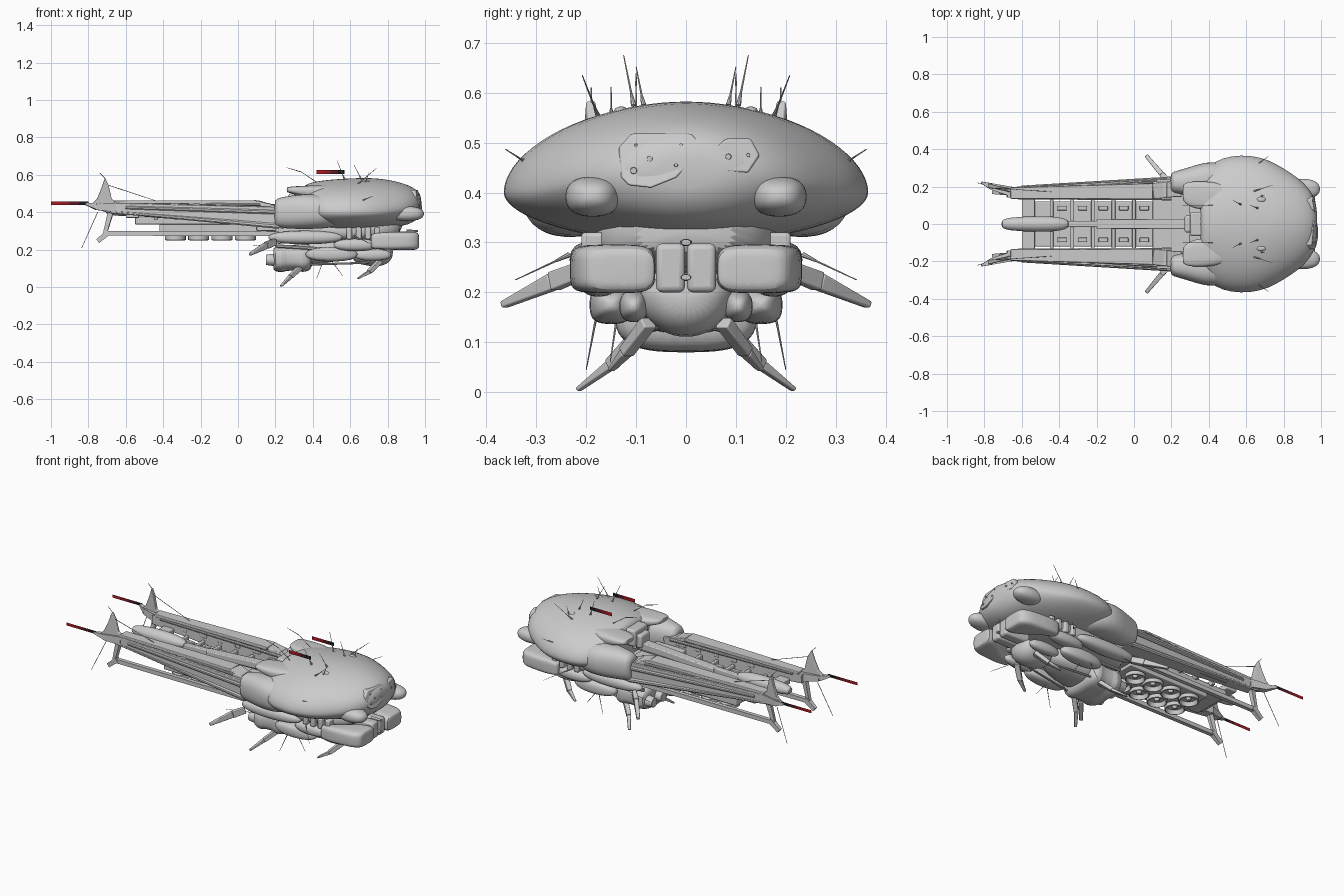
import bpy, bmesh, math, random
from mathutils import Vector
random.seed(4)

def finish(name, bm, mir=False, sub=0, bevel=0, angle=35, color=None):
    bmesh.ops.recalc_face_normals(bm, faces=bm.faces)
    me = bpy.data.meshes.new(name)
    bm.to_mesh(me); bm.free()
    o = bpy.data.objects.new(name, me)
    bpy.context.collection.objects.link(o)
    bpy.ops.object.select_all(action='DESELECT')
    o.select_set(True)
    bpy.context.view_layer.objects.active = o
    bpy.ops.object.shade_smooth_by_angle(angle=math.radians(angle))
    if bevel:
        b = o.modifiers.new("bevel", 'BEVEL'); b.width = bevel; b.segments = 3
    if sub:
        s = o.modifiers.new("subsurf", 'SUBSURF'); s.levels = s.render_levels = sub
    if mir:
        m = o.modifiers.new("mirror", 'MIRROR')
        m.use_axis = (False, True, False); m.use_mirror_merge = False
    if color:
        mat = bpy.data.materials.new(name); mat.diffuse_color = color
        me.materials.append(mat)
    return o

def bridge(bm, rings):
    vs = [[bm.verts.new(p) for p in r] for r in rings]
    n = len(vs[0])
    for a, b in zip(vs, vs[1:]):
        for i in range(n):
            bm.faces.new((a[i], a[(i+1) % n], b[(i+1) % n], b[i]))
    bm.faces.new(vs[0][::-1]); bm.faces.new(vs[-1])

def loft(name, secs, mir=False, n=24, p=2.0, sub=1):
    # sections along x: (x, y centre, half width, z top, z of widest point, z bottom)
    bm = bmesh.new(); rings = []
    for x, yc, hw, zt, zm, zb in secs:
        r = []
        for i in range(n):
            c, s = math.cos(2*math.pi*i/n), math.sin(2*math.pi*i/n)
            r.append((x, yc + hw*math.copysign(abs(c)**(2/p), c),
                      zm + ((zt-zm) if s > 0 else (zm-zb))*math.copysign(abs(s)**(2/p), s)))
        rings.append(r)
    bridge(bm, rings)
    return finish(name, bm, mir, sub, angle=50)

def pod(name, c, r, mir=True, p=2.4):
    # egg-shaped pod from a centre and three radii
    secs = []
    for i in range(9):
        a = math.pi*(i+0.25)/8.5
        k = math.sin(a)**0.75
        secs.append((c[0]-r[0]*math.cos(a), c[1], r[1]*k, c[2]+r[2]*k, c[2], c[2]-r[2]*k))
    return loft(name, secs, mir, 16, p)

def bars(name, items, mir=True, n=4, bevel=0):
    # tapered bars: (start, end, (width, height) at start, (width, height) at end)
    bm = bmesh.new()
    for p0, p1, s0, s1 in items:
        p0, p1 = Vector(p0), Vector(p1)
        d = (p1-p0).normalized()
        side = d.cross(Vector((0, 0, 1)))
        side = side.normalized() if side.length > 1e-3 else Vector((0, 1, 0))
        up = side.cross(d)
        k = math.sqrt(0.5) if n == 4 else 0.5
        bridge(bm, [[p + side*s[0]*k*math.cos(2*math.pi*(i+.5)/n) + up*s[1]*k*math.sin(2*math.pi*(i+.5)/n)
                     for i in range(n)] for p, s in ((p0, s0), (p1, s1))])
    return finish(name, bm, mir, bevel=bevel)

def boxes(name, items, mir=False, bevel=0):
    # boxes as x0, x1, y0, y1, z0, z1
    bm = bmesh.new()
    for x0, x1, y0, y1, z0, z1 in items:
        bridge(bm, [[(x, y0, z0), (x, y1, z0), (x, y1, z1), (x, y0, z1)] for x in (x0, x1)])
    return finish(name, bm, mir, bevel=bevel)

# main carapace and its rear side lobes
loft("main_shell", [(.35, 0, .24, .54, .43, .36), (.37, 0, .27, .553, .42, .33), (.43, 0, .34, .568, .40, .305),
    (.52, 0, .366, .577, .40, .295), (.62, 0, .37, .583, .40, .298), (.72, 0, .345, .584, .40, .305),
    (.80, 0, .298, .575, .405, .315), (.88, 0, .247, .557, .42, .325), (.94, 0, .185, .532, .43, .345),
    (.97, 0, .125, .505, .44, .38), (.98, 0, .06, .475, .44, .41)], n=40, p=1.88)
loft("rear_side_lobe", [(.195, .222, .04, .455, .40, .335), (.203, .222, .058, .475, .40, .318), (.28, .225, .072, .49, .40, .31),
    (.38, .235, .10, .50, .40, .31), (.48, .225, .105, .49, .40, .312), (.55, .20, .07, .46, .40, .33)], True, p=2.4)
loft("dorsal_flap", [(.26, .17, .035, .532, .52, .508), (.27, .165, .055, .536, .52, .504), (.32, .155, .075, .54, .515, .49),
    (.42, .15, .078, .545, .51, .46), (.55, .13, .07, .545, .51, .48)], True, p=3)
loft("shell_side_blister", [(.5, .2, .02, .52, .5, .48), (.6, .205, .04, .534, .5, .47), (.68, .195, .03, .53, .5, .47)], True, p=2.5)
boxes("dorsal_block", [(.30, .43, -.065, .065, .43, .53), (.27, .31, -.045, .045, .42, .50)], bevel=.012)
pod("cheek_pod", (.90, .187, .392), (.095, .057, .042))
pod("top_bump", (.68, .13, .56), (.025, .015, .013))

# face plates on the nose
def plate(name, pts, xt, xb, studs):
    bm = bmesh.new()
    lean = lambda y, z: xb + (xt-xb)*(z-.42)/.1 - .9*y*y
    bridge(bm, [[(lean(y, z)+d, y, z) for y, z in pts] for d in (-.06, 0)])
    finish(name, bm, bevel=.004)
    bars(name + "_studs", [((lean(y, z)-.02, y, z), (lean(y, z)+.006, y, z), (r, r), (r*.7, r*.7)) for y, z, r in studs], False, 10)
plate("nose_plate_wide", [(-.13, .43), (-.115, .415), (-.07, .41), (-.02, .43), (.0, .45), (.023, .455), (.023, .505),
      (.01, .518), (-.11, .518), (-.135, .49)], .962, .987, [(-.073, .468, .016), (-.105, .444, .018), (-.01, .495, .01), (-.02, .455, .01), (-.1, .495, .008)])
plate("nose_plate_small", [(.06, .465), (.085, .442), (.125, .44), (.148, .475), (.13, .508), (.08, .508), (.06, .49)],
      .966, .988, [(.085, .472, .016), (.125, .475, .01)])

# belly, jaws and chin
loft("belly_hull", [(.15, 0, .13, .34, .3, .26), (.25, 0, .19, .36, .3, .235), (.55, 0, .21, .36, .3, .23),
    (.78, 0, .18, .37, .3, .25), (.88, 0, .10, .37, .32, .28)], p=3)
loft("jaw", [(.71, .20, .02, .28, .245, .21), (.72, .20, .03, .287, .245, .205), (.80, .192, .042, .294, .245, .20),
    (.86, .16, .07, .296, .245, .198), (.91, .145, .082, .296, .245, .198), (.945, .137, .076, .296, .245, .198),
    (.965, .13, .068, .288, .245, .205), (.968, .125, .05, .275, .245, .215)], True, n=32, p=4)
boxes("jaw_centre", [(.78, .95, .002, .06, .2, .298)], True, .012)
bars("jaw_pins", [((.9, .0, z), (.962, .0, z), (.025, .015), (.02, .012)) for z in (.23, .3)], False, 8)
boxes("throat_ribs", [(x, x+.03, -.21, .21, .255, .32) for x in (.58, .63, .68, .73)], bevel=.008)
loft("chin", [(.61, 0, .05, .22, .19, .14), (.65, 0, .088, .235, .19, .12), (.74, 0, .098, .24, .195, .105),
    (.80, 0, .085, .23, .195, .12), (.83, 0, .04, .21, .195, .16)])
pod("chin_side_pod", (.72, .105, .172), (.1, .03, .033))
pod("lower_side_pod", (.5, .15, .175), (.14, .045, .04), p=3)
pod("flank_pod", (.36, .19, .265), (.2, .045, .038))
pod("flank_front_pod", (.63, .175, .225), (.12, .04, .035))
loft("lower_body", [(.3, 0, .10, .25, .17, .1), (.42, 0, .12, .26, .19, .12), (.55, 0, .1, .26, .2, .14), (.64, 0, .05, .24, .2, .17)], p=2.6)

# lower engine housing and thrusters
loft("engine_housing", [(.188, 0, .11, .20, .16, .10), (.192, 0, .135, .215, .16, .084), (.24, 0, .147, .225, .16, .076),
    (.25, 0, .135, .22, .16, .088), (.33, 0, .135, .23, .16, .088), (.34, 0, .146, .235, .16, .078),
    (.38, 0, .14, .235, .16, .085), (.40, 0, .11, .235, .17, .11)], n=32, p=3)
bars("engine_nozzles", [((.22, y, .145), (.15, y, .145), (.075, .075), (.055, .055)) for y in (-.09, 0, .09)], False, 20)
bars("engine_pipes", [((.2, .12, .22), (.5, .14, .2), (.02, .02), (.02, .02)), ((.38, .1, .12), (.7, .05, .13), (.012, .012), (.012, .012))], True, 8)

# swept paddles and legs
bars("paddle_fin", [((.2, .215, .242), (.15, .265, .222), (.025, .035), (.03, .038)),
    ((.15, .265, .222), (.065, .366, .175), (.028, .034), (.02, .014))], bevel=.004)
bars("landing_leg", [((.36, .08, .13), (.28, .15, .055), (.03, .026), (.026, .022)), ((.28, .15, .055), (.23, .216, .005), (.024, .018), (.016, .008)),
    ((.76, .075, .14), (.70, .12, .08), (.03, .026), (.028, .022)), ((.70, .12, .08), (.64, .15, .045), (.024, .018), (.014, .008))], bevel=.003)

# long twin booms
bars("boom_beam", [((.25, .195, .37), (-.68, .168, .422), (.10, .115), (.055, .055)),
    ((.1, .175, .454), (-.66, .165, .454), (.085, .02), (.06, .018)),
    ((.1, .175, .454), (.24, .19, .41), (.085, .02), (.085, .03))], bevel=.004)
bars("boom_pipes", [((.22, .245, .40), (-.60, .198, .425), (.022, .025), (.016, .018)),
    ((.22, .24, .325), (-.66, .19, .402), (.025, .03), (.015, .018)),
    ((.22, .215, .335), (-.5, .17, .385), (.03, .03), (.02, .02)),
    ((.12, .225, .44), (-.4, .19, .445), (.014, .014), (.012, .012)),
    ((.2, .135, .43), (-.62, .138, .44), (.018, .018), (.014, .014))], True, 8)
boxes("boom_fittings", [(x, x+random.uniform(.03, .08), .14, .22+x*.04, .40, .448) for x in (-.6, -.48, -.36, -.24, -.12, 0, .1)], True, .006)
bars("lower_rail", [((.22, .17, .285), (-.71, .17, .287), (.024, .026), (.024, .024)),
    ((-.71, .17, .29), (-.675, .175, .42), (.02, .02), (.025, .03)),
    ((-.75, .17, .245), (-.69, .17, .295), (.02, .025), (.03, .03))])

# tail fins with swept tips
bm = bmesh.new()
side = [(-.795, .43), (-.755, .47), (-.73, .53), (-.712, .585), (-.692, .545), (-.675, .47), (-.64, .45), (-.64, .41), (-.69, .395)]
bridge(bm, [[(x, .175+t+(-.64-x)*.22, z) for x, z in side] for t in (-.01, .01)])
finish("tail_fin", bm, True, bevel=.004)
bars("tail_tip", [((-.66, .175, .425), (-.76, .2, .43), (.05, .05), (.035, .035)), ((-.76, .2, .43), (-.815, .222, .445), (.035, .03), (.01, .012))])

# deck between the booms
boxes("deck", [(-.55, .3, -.12, .12, .335, .372), (-.6, -.53, -.145, .145, .37, .405), (-.42, .12, -.115, .115, .285, .34), (.1, .3, -.15, .15, .30, .39)], bevel=.005)
boxes("deck_ribs", [(x, x+.02, -.145, .145, .36, .388) for x in (-.45, -.34, -.23, -.12, -.01, .1)]
      + [(x, x+.05, y-.012, y+.012, .37, .39) for x in (-.41, -.3, -.19, -.08, .03) for y in (-.085, .085)], bevel=.004)
loft("spine_pod", [(-.71, 0, .018, .425, .41, .395), (-.68, 0, .036, .445, .41, .38), (-.5, 0, .044, .455, .41, .375),
    (-.39, 0, .038, .445, .41, .38), (-.345, 0, .018, .425, .41, .395)])
bars("spine_beam", [((-.62, 0, .395), (.35, 0, .415), (.03, .03), (.035, .04)), ((-.2, 0, .405), (.32, 0, .43), (.05, .03), (.055, .045))], False, bevel=.005)

# downward thruster cups under the deck
bm = bmesh.new()
for cx in (-.335, -.21, -.085, .04):
    for cy in (-.058, .058):
        rings = [[(cx+r*math.cos(2*math.pi*i/24), cy+r*math.sin(2*math.pi*i/24), z) for i in range(24)]
                 for r, z in ((.035, .30), (.04, .28), (.056, .274), (.056, .252), (.050, .25), (.042, .274), (.016, .277), (.01, .258))]
        bridge(bm, rings)
finish("thruster_cups", bm)

# antennas, whiskers and rigging
needles = [((.57, .105, .575), (.53, .125, .675)), ((.66, .085, .575), (.62, .10, .652)), ((.64, .175, .55), (.74, .208, .635)),
    ((.68, .15, .555), (.70, .15, .612)), ((.62, .235, .275), (.72, .342, .225)), ((.66, .32, .46), (.72, .362, .487)),
    ((.46, .18, .15), (.42, .2, .045)), ((.5, .14, .14), (.56, .152, .06)), ((.42, .10, .56), (.34, .10, .615)),
    ((.34, .10, .615), (.26, .10, .638)), ((.3, .2, .24), (.08, .23, .22))]
bars("antennas", [(a, b, (.005, .005), (.002, .002)) for a, b in needles], True, 6)
bars("antenna_bases", [(a, Vector(a).lerp(Vector(b), .25), (.011, .011), (.005, .005)) for a, b in needles[:6]], True, 8)
bars("rigging", [(a, b, (.004, .004), (.003, .003)) for a, b in [((-.71, .19, .55), (-.42, .17, .455)),
    ((-.75, .195, .40), (-.835, .22, .21)), ((-.71, .19, .58), (-.74, .19, .61))]], True, 5)

# glowing banners: thin vertical strips fading from red to black
def strip(name, x0, x1, y, z0, z1, color):
    bm = bmesh.new()
    bm.faces.new([bm.verts.new(v) for v in ((x0, y, z0), (x1, y, z0), (x1, y, z1), (x0, y, z1))])
    finish(name, bm, True, color=color)
for tag, x0, x1, y, z0, z1 in (("tail", -1.0, -.8, .222, .438, .456), ("shell", .42, .57, .11, .605, .626)):
    for i, c in enumerate((.45, .3, .1, .01)):
        w = (x1-x0)/4
        strip(f"{tag}_banner_{i+1}", x0+w*i, x0+w*(i+1), y, z0, z1, (c, .01, .015, 1))
